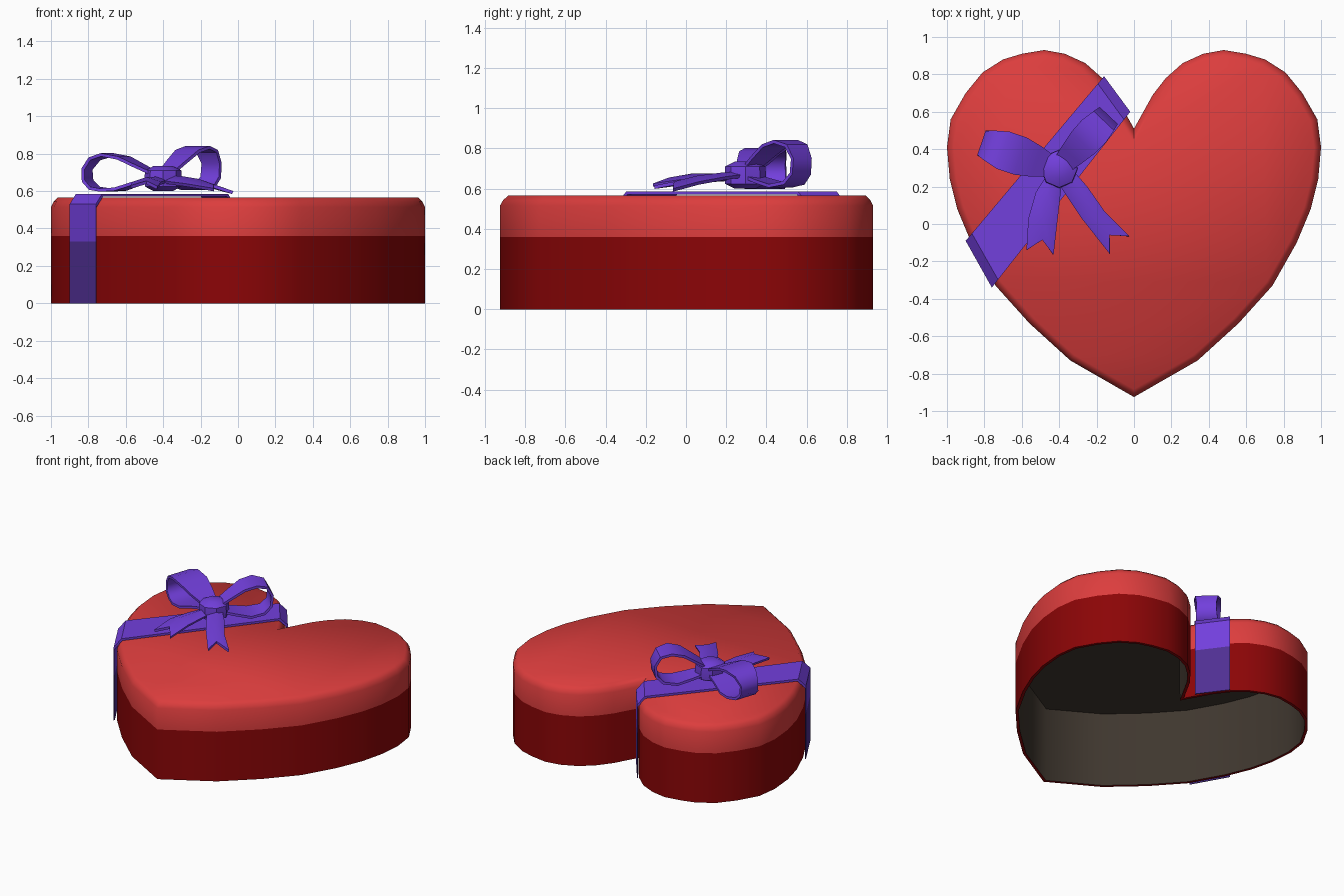
import bpy, bmesh, math
from mathutils import Vector

if "Cube" in bpy.data.objects:
    bpy.data.objects.remove(bpy.data.objects["Cube"])


def material(name, rgb):
    m = bpy.data.materials.new(name)
    m.diffuse_color = (*rgb, 1)
    m.use_nodes = True
    m.node_tree.nodes["Principled BSDF"].inputs["Base Color"].default_value = m.diffuse_color
    return m


LID_RED = material("light red", (0.72, 0.047, 0.047))
BASE_RED = material("dark red", (0.26, 0.0015, 0.002))
INSIDE = material("dark taupe", (0.05, 0.038, 0.028))
PURPLE = material("purple", (0.17, 0.05, 0.72))
DEEP_PURPLE = material("deep purple", (0.08, 0.029, 0.29))


def finish(name, bm, mats, angle=35):
    me = bpy.data.meshes.new(name)
    bm.to_mesh(me)
    bm.free()
    for m in mats:
        me.materials.append(m)
    ob = bpy.data.objects.new(name, me)
    bpy.context.collection.objects.link(ob)
    bpy.ops.object.select_all(action='DESELECT')
    ob.select_set(True)
    bpy.context.view_layer.objects.active = ob
    bpy.ops.object.shade_smooth_by_angle(angle=math.radians(angle))
    return ob


def loft(rings, cap_start=False, cap_end=False):
    """Join closed rings of equal length into a skin."""
    bm = bmesh.new()
    vs = [[bm.verts.new(p) for p in r] for r in rings]
    n = len(rings[0])
    for a, b in zip(vs, vs[1:]):
        for i in range(n):
            j = (i + 1) % n
            bm.faces.new((a[i], a[j], b[j], b[i]))
    if cap_start:
        bm.faces.new(vs[0][::-1])
    if cap_end:
        bm.faces.new(vs[-1])
    return bm


# Heart outline: right half from notch to tip, mirrored, counter-clockwise
half = [(0, .51), (.1, .69), (.17, .78), (.26, .86), (.37, .91), (.48, .93), (.60, .91),
        (.70, .88), (.81, .81), (.9, .70), (.98, .56), (1, .41), (.985, .24), (.945, .08),
        (.87, -.1), (.74, -.33), (.56, -.53), (.34, -.73), (0, -.925)]
heart = [Vector(p) for p in half[::-1]] + [Vector((-x, y)) for x, y in half[1:-1]]


def heart_ring(inset, z):
    out = []
    n = len(heart)
    for i, p in enumerate(heart):
        d1 = (p - heart[i - 1]).normalized()
        d2 = (heart[(i + 1) % n] - p).normalized()
        n1, n2 = Vector((-d1.y, d1.x)), Vector((-d2.y, d2.x))
        q = p + (n1 + n2) * inset / (1 + n1.dot(n2))
        out.append((q.x, q.y, z))
    return out


# Box base: hollow shell, open underneath
bm = loft([heart_ring(.024, .54), heart_ring(.02, 0), heart_ring(0, 0), heart_ring(0, .36)],
          cap_start=True)
for f in bm.faces:
    c = f.calc_center_median()
    inner = all(v.co.z > .53 for v in f.verts) or .26 < c.z < .28
    f.material_index = 1 if inner else 0
finish("box_base", bm, [BASE_RED, INSIDE], 75)

# Lid with chamfered top edge
bm = loft([heart_ring(0, .36), heart_ring(0, .515), heart_ring(.014, .543), heart_ring(.036, .565)],
          cap_end=True)
finish("box_lid", bm, [LID_RED], 75)

# Flat ribbon band over one lobe, running down both walls
A, B, C, D = (Vector(p) for p in ((-.90, -.09), (-.76, -.34), (-.16, .79), (-.02, .60)))
profile = [(0, 0), (0, .33), (0, .53), (.045, .585), (.955, .585), (1, .53), (1, .33), (1, 0)]
sections = []
for t, z in profile:
    ti = t + (.006 if t < .5 else -.006)
    zi = z - .015 if z > .4 else z
    outer_l, outer_r = A.lerp(C, t), B.lerp(D, t)
    inner_l, inner_r = A.lerp(C, ti), B.lerp(D, ti)
    sections.append([(*outer_l, z), (*outer_r, z), (*inner_r, zi), (*inner_l, zi)])
bm = loft(sections, True, True)
bmesh.ops.recalc_face_normals(bm, faces=bm.faces)
for f in bm.faces:
    f.material_index = 1 if f.calc_center_median().z < .33 else 0
finish("ribbon_band", bm, [PURPLE, DEEP_PURPLE])


def sheet(name, rows, thick=.017):
    """Thin ribbon from rows of points."""
    bm = bmesh.new()
    vs = [[bm.verts.new(p) for p in r] for r in rows]
    for a, b in zip(vs, vs[1:]):
        for i in range(len(a) - 1):
            bm.faces.new((a[i], a[i + 1], b[i + 1], b[i]))
    bmesh.ops.recalc_face_normals(bm, faces=bm.faces)
    bmesh.ops.solidify(bm, geom=bm.faces[:], thickness=thick)
    bmesh.ops.recalc_face_normals(bm, faces=bm.faces)
    return finish(name, bm, [PURPLE], 45)


def bow_loop(name, start, tip, path):
    """Looped ribbon; path is (fraction along, height, half width)."""
    start, tip = Vector(start), Vector(tip)
    d = tip - start
    side = Vector((-d.y, d.x)).normalized()
    rows = []
    for s, z, w in path:
        c = start + d * s
        rows.append([(*(c - side * w), z), (*(c + side * w), z)])
    sheet(name, rows)


# Bow loops
bow_loop("bow_loop_left", (-.42, .30), (-.82, .435),
         [(0, .69, .05), (.25, .74, .085), (.47, .785, .105), (.7, .803, .105), (.88, .78, .085),
          (.99, .72, .068), (.98, .65, .072), (.88, .607, .08), (.72, .597, .10),
          (.52, .602, .10), (.3, .632, .08), (0, .66, .05)])
bow_loop("bow_loop_right", (-.40, .30), (-.135, .58),
         [(0, .69, .05), (.25, .76, .07), (.48, .82, .085), (.7, .842, .088), (.9, .82, .075),
          (1, .75, .066), (.98, .67, .068), (.85, .62, .075), (.6, .605, .085), (.3, .63, .07),
          (0, .66, .05)])

# Tails with swallow-cut ends and a raised crease
sheet("bow_tail_left", [
    [(-.46, .27, .66), (-.42, .27, .68), (-.38, .27, .66)],
    [(-.525, .17, .65), (-.46, .15, .675), (-.395, .14, .655)],
    [(-.565, .03, .65), (-.49, .03, .675), (-.41, .01, .65)],
    [(-.575, -.14, .63), (-.49, -.085, .655), (-.43, -.165, .625)]])
sheet("bow_tail_right", [
    [(-.42, .24, .66), (-.37, .27, .685), (-.32, .28, .67)],
    [(-.36, .15, .65), (-.30, .18, .68), (-.25, .20, .66)],
    [(-.28, .03, .64), (-.21, .06, .665), (-.155, .065, .635)],
    [(-.13, -.16, .615), (-.13, -.06, .635), (-.025, -.065, .60)]])

# Knot: faceted, flattened ball
bm = bmesh.new()
bmesh.ops.create_uvsphere(bm, u_segments=8, v_segments=6, radius=1)
for v in bm.verts:
    r = 1.12 if .4 < abs(v.co.z) < .6 else 1
    v.co = Vector((-.40 + v.co.x * r * .1, .295 + v.co.y * r * .103,
                   .667 + max(-.9, min(.9, v.co.z * 1.15)) * .075))
finish("bow_knot", bm, [PURPLE], 40)
